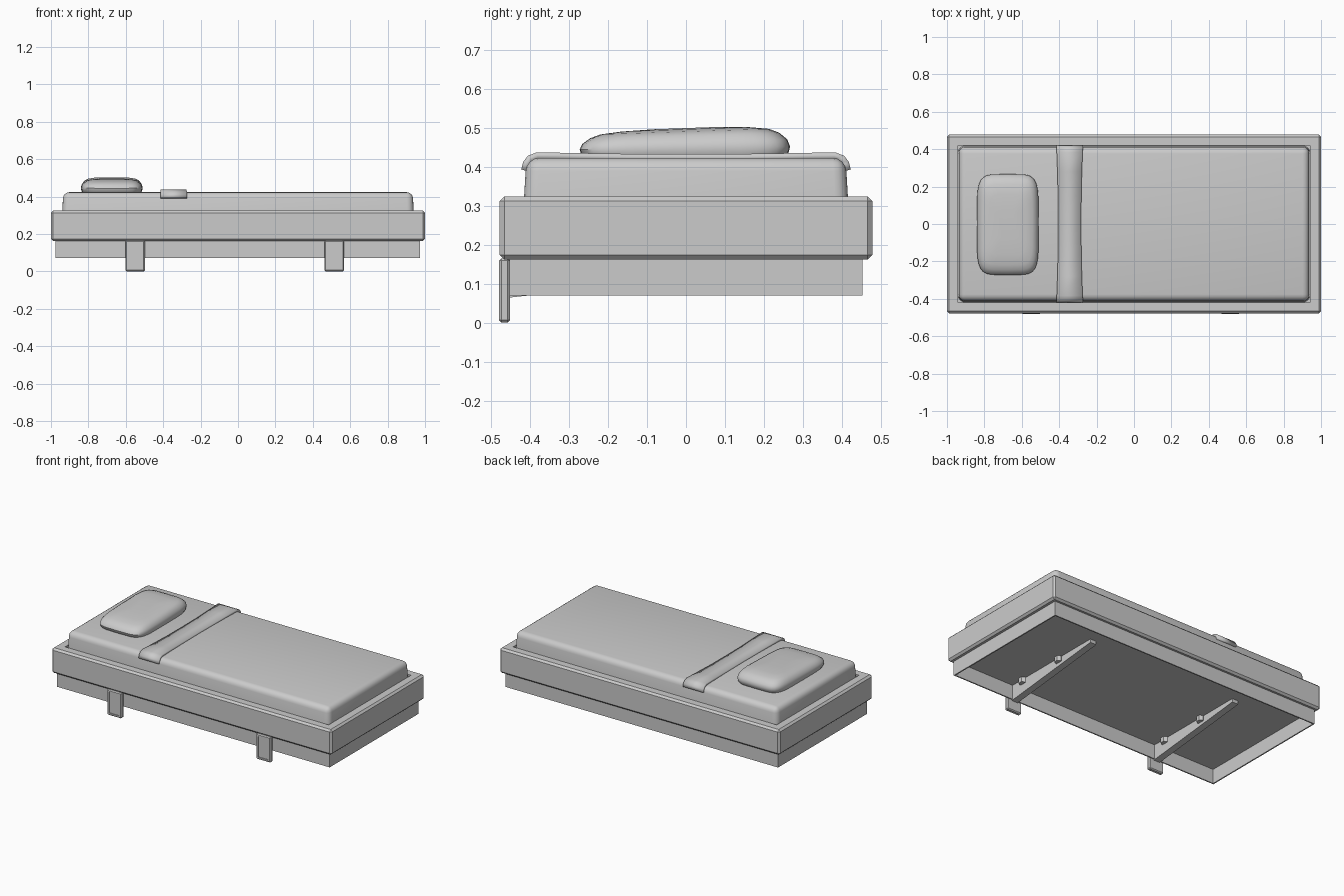
import bpy, bmesh, math
from mathutils import Vector

cube = bpy.data.objects.get("Cube")
if cube:
    bpy.data.objects.remove(cube, do_unlink=True)

grey = bpy.data.materials.new("light_grey")
grey.use_nodes = True
colour = (0.6, 0.6, 0.6, 1)
grey.diffuse_color = colour
grey.node_tree.nodes["Principled BSDF"].inputs["Base Color"].default_value = colour


def finish(name, bm, smooth=None):
    bmesh.ops.recalc_face_normals(bm, faces=bm.faces)
    mesh = bpy.data.meshes.new(name)
    bm.to_mesh(mesh)
    bm.free()
    mesh.materials.append(grey)
    obj = bpy.data.objects.new(name, mesh)
    bpy.context.collection.objects.link(obj)
    if smooth:
        bpy.ops.object.select_all(action="DESELECT")
        obj.select_set(True)
        bpy.context.view_layer.objects.active = obj
        bpy.ops.object.shade_smooth_by_angle(angle=math.radians(smooth))
    return obj


def box(low, high):
    low, high = Vector(low), Vector(high)
    bm = bmesh.new()
    bmesh.ops.create_cube(bm, size=1)
    for v in bm.verts:
        v.co = [(a + b) / 2 + c * (b - a) for a, b, c in zip(low, high, v.co)]
    bm.normal_update()
    return bm


def recess(bm, direction, border, depth):
    # Inset the largest face looking one way and push it inwards
    direction = Vector(direction)
    bm.normal_update()
    face = max((f for f in bm.faces if f.normal.dot(direction) > 0.99),
               key=lambda f: f.calc_area())
    bmesh.ops.inset_region(bm, faces=[face], thickness=border, use_even_offset=True)
    rim = bmesh.ops.extrude_face_region(bm, geom=[face])
    moved = [g for g in rim["geom"] if isinstance(g, bmesh.types.BMVert)]
    bmesh.ops.translate(bm, verts=moved, vec=-direction * depth)
    if face.is_valid:
        bmesh.ops.delete(bm, geom=[face], context="FACES_ONLY")


def bevel(bm, width, segments=1, rule=lambda e: True):
    bmesh.ops.bevel(bm, geom=[e for e in bm.edges if rule(e)], offset=width,
                    segments=segments, profile=0.5, affect="EDGES")


# Hollow plinth, open below
bm = box((-0.975, -0.453, 0.07), (0.972, 0.453, 0.18))
recess(bm, (0, 0, -1), 0.008, 0.095)
finish("plinth", bm)

# Wide bed frame with a shallow well for the mattress
bm = box((-1, -0.478, 0.162), (1, 0.478, 0.324))
bevel(bm, 0.012)
recess(bm, (0, 0, 1), 0.046, 0.03)
finish("bed_frame", bm)

# Mattress, rounded everywhere but underneath
bm = box((-0.94, -0.418, 0.28), (0.94, 0.418, 0.423))
for v in bm.verts:
    if v.co.z > 0.4:
        v.co.x *= 0.995
        v.co.y *= 0.98
bevel(bm, 0.034, 4, lambda e: max(v.co.z for v in e.verts) > 0.4)
finish("mattress", bm, 40)

# Folded sheet band draped across the mattress
half = [(0.423, 0.393), (0.418, 0.412), (0.406, 0.428), (0.383, 0.437),
        (0.28, 0.435), (0.15, 0.433)]
path = [(-y, z) for y, z in half] + [(0, 0.433)] + half[::-1]
bm = bmesh.new()
rows = []
for y, z in path:
    bend = 0.01 * (1 - (y / 0.423) ** 2)
    rows.append([bm.verts.new((x, y, z)) for x in (-0.415 + bend, -0.273 - bend)])
for a, b in zip(rows, rows[1:]):
    bm.faces.new((a[0], a[1], b[1], b[0]))
band = finish("folded_sheet", bm, 40)
thick = band.modifiers.new("thickness", "SOLIDIFY")
thick.thickness = 0.018
thick.offset = -1

# Pillow, lofted from rounded rectangles that rise towards the back
rings = [(0.93, 0.415), (0.985, 0.432), (1, 0.448), (0.975, 0.464),
         (0.9, 0.48), (0.8, 0.49), (0.6, 0.496), (0.3, 0.499)]
bm = bmesh.new()
loops = []
sides = 32
for scale, z in rings:
    loop = []
    for i in range(sides):
        a = 2 * math.pi * i / sides
        c, s = math.cos(a), math.sin(a)
        x = math.copysign(abs(c) ** 0.38, c) * 0.165 * scale
        y = math.copysign(abs(s) ** 0.38, s) * 0.27 * scale
        tilt = 0.035 * y * (z - 0.415) / 0.08
        loop.append(bm.verts.new((x - 0.675, y - 0.003, z + tilt)))
    loops.append(loop)
for a, b in zip(loops, loops[1:]):
    for i in range(sides):
        j = (i + 1) % sides
        bm.faces.new((a[i], a[j], b[j], b[i]))
bm.faces.new(loops[0])
bm.faces.new(loops[-1])
finish("pillow", bm, 40)

# Two front feet, each with a tapering support arm and two bolts
for side, x in (("right", -0.55), ("left", 0.515)):
    bm = box((x - 0.052, -0.48, 0), (x + 0.052, -0.452, 0.165))
    bevel(bm, 0.006)
    recess(bm, (0, -1, 0), 0.009, 0.005)
    finish(side + "_foot", bm)

    bm = box((x - 0.022, -0.455, 0.064), (x + 0.022, 0.25, 0.168))
    for v in bm.verts:
        if v.co.y > 0 and v.co.z < 0.1:
            v.co.z = 0.14
    finish(side + "_support_arm", bm)

    for label, y in (("front", -0.35), ("back", -0.03)):
        bm = bmesh.new()
        bmesh.ops.create_cone(bm, cap_ends=True, segments=6, radius1=0.024,
                              radius2=0.024, depth=0.035)
        bmesh.ops.translate(bm, verts=bm.verts, vec=(x + 0.026, y, 0.148))
        finish(f"{side}_{label}_bolt", bm)
